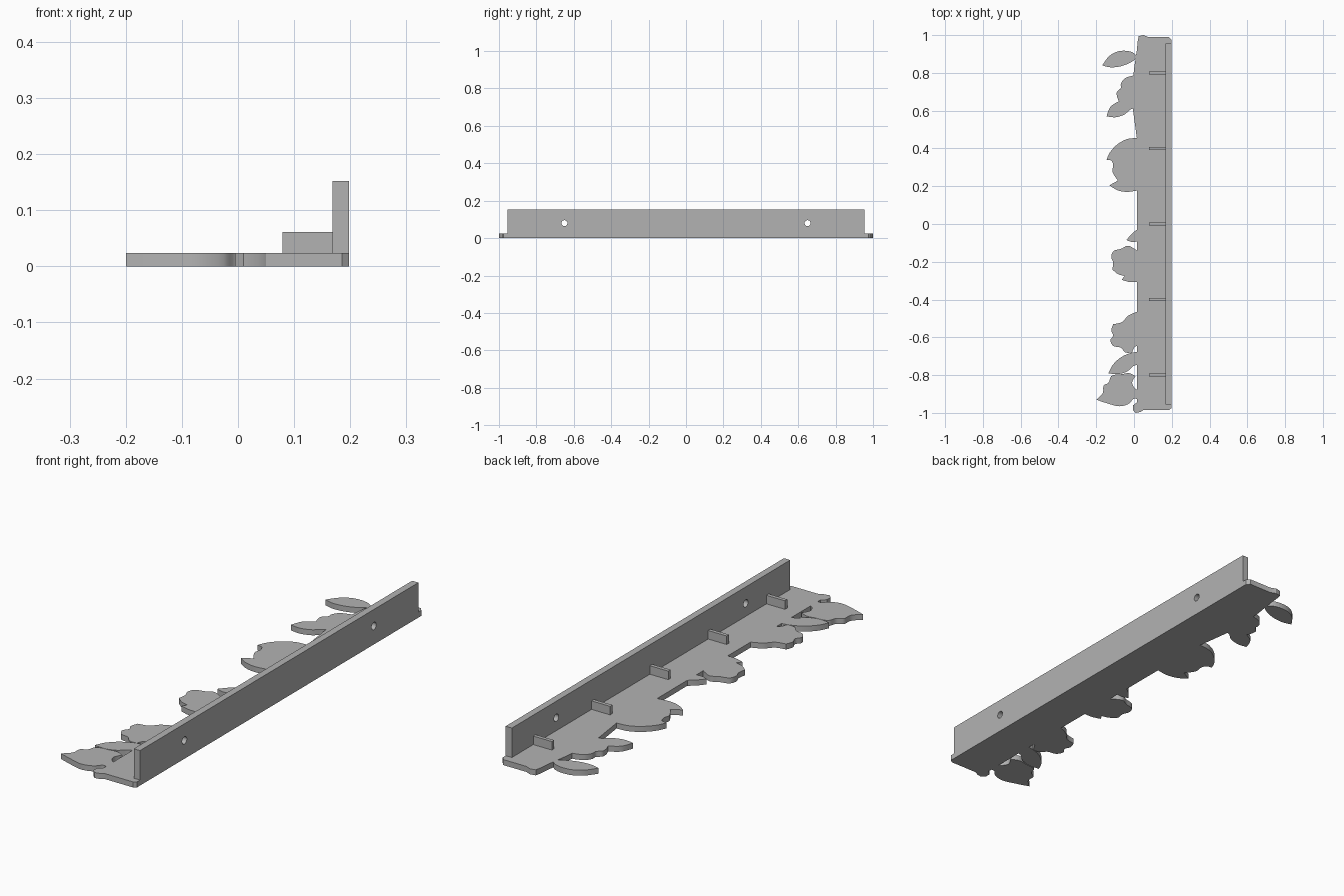
import bpy
import bmesh
import math
from mathutils import Vector

default = bpy.data.objects.get("Cube")
if default:
    bpy.data.objects.remove(default, do_unlink=True)

# One plain grey for the whole shelf
grey = bpy.data.materials.new("light grey")
grey.use_nodes = True
GREY = (0.45, 0.45, 0.45, 1)
grey.diffuse_color = GREY
grey.node_tree.nodes["Principled BSDF"].inputs["Base Color"].default_value = GREY

THICK = 0.024


def make_object(name, bm):
    """Turn a bmesh into a coloured object."""
    bmesh.ops.recalc_face_normals(bm, faces=bm.faces)
    mesh = bpy.data.meshes.new(name)
    bm.to_mesh(mesh)
    bm.free()
    obj = bpy.data.objects.new(name, mesh)
    mesh.materials.append(grey)
    bpy.context.collection.objects.link(obj)
    return obj


def box(name, low, high):
    low, high = Vector(low), Vector(high)
    bm = bmesh.new()
    bmesh.ops.create_cube(bm, size=1)
    for v in bm.verts:
        v.co = (low + high) / 2 + v.co * (high - low)
    return make_object(name, bm)


def rounded(points, steps=5):
    """Smooth a closed outline, leaving sharp turns as corners."""
    pts = [Vector(p) for p in points]
    count = len(pts)
    tangents = []
    for i, p in enumerate(pts):
        before, after = p - pts[i - 1], pts[(i + 1) % count] - p
        sharp = before.angle(after) > math.radians(58)
        direction = (before.normalized() + after.normalized()) / 2
        tangents.append(Vector((0, 0)) if sharp else direction)
    result = []
    for i, p in enumerate(pts):
        j = (i + 1) % count
        q = pts[j]
        length = (q - p).length
        for s in range(steps):
            t = s / steps
            blend = t * t * (3 - 2 * t)
            result.append(p.lerp(q, blend)
                          + tangents[i] * length * t * (1 - t) ** 2
                          - tangents[j] * length * t * t * (1 - t))
    return result


def slab(name, outline):
    """Extrude a flat outline upward from the ground."""
    bm = bmesh.new()
    face = bm.faces.new([bm.verts.new((x, y, 0)) for x, y in outline])
    moved = bmesh.ops.extrude_face_region(bm, geom=[face])["geom"]
    top = [g for g in moved if isinstance(g, bmesh.types.BMVert)]
    bmesh.ops.translate(bm, verts=top, vec=(0, 0, THICK))
    return make_object(name, bm)


def combine(target, tool, operation):
    """Apply a boolean and discard the tool object."""
    tool.hide_render = True
    mod = target.modifiers.new(operation.lower(), "BOOLEAN")
    mod.operation = operation
    mod.solver = "EXACT"
    mod.object = tool
    bpy.ops.object.select_all(action="DESELECT")
    bpy.context.view_layer.objects.active = target
    target.select_set(True)
    bpy.ops.object.modifier_apply(modifier=mod.name)
    bpy.data.objects.remove(tool, do_unlink=True)


# Long shelf plate with softly bumped ends
shelf = slab("shelf_plate", [
    (.185, .99), (.075, .99), (.05, 1), (.025, .995), (.02, .97), (.015, .92),
    (0, .82), (-.01, .7), (-.005, .6), (.015, .455), (.015, -.945),
    (-.005, -.96), (-.005, -.985), (.01, -1), (.035, -.995), (.05, -.985),
    (.185, -.985), (.198, -.975), (.198, .975)])

# Leaves and blossoms along the edge
ornaments = []


def ornament(name, points):
    ornaments.append(slab(name, rounded(points)))


ornament("end_leaf", [
    (-.168, .84), (-.13, .89), (-.08, .915), (-.01, .91), (.02, .885),
    (-.01, .86), (-.07, .835), (-.13, .83)])

ornament("lobed_leaf", [
    (.02, .79), (-.05, .77), (-.07, .74), (-.07, .72), (-.09, .7),
    (-.09, .675), (-.08, .65), (-.125, .62), (-.145, .57), (-.1, .565),
    (-.05, .58), (-.02, .605), (.02, .62)])

ornament("large_blossom", [
    (.03, .455), (-.035, .45), (-.09, .42), (-.13, .375), (-.145, .34),
    (-.12, .335), (-.11, .31), (-.115, .28), (-.1, .25), (-.085, .23),
    (-.13, .205), (-.09, .18), (-.04, .17), (.03, .18)])

ornament("small_bud", [
    (.03, -.02), (-.01, -.05), (-.04, -.085), (-.01, -.095), (.03, -.09)])

ornament("middle_blossom", [
    (.03, -.155), (0, -.13), (-.035, -.115), (-.065, -.13), (-.11, -.145),
    (-.12, -.175), (-.11, -.205), (-.115, -.24), (-.085, -.265),
    (-.05, -.275), (-.065, -.295), (-.025, -.307), (.03, -.307)])

ornament("round_blossom", [
    (.03, -.46), (-.03, -.485), (-.065, -.52), (-.11, -.53), (-.12, -.565),
    (-.11, -.59), (-.125, -.615), (-.11, -.645), (-.07, -.655),
    (-.045, -.68), (-.01, -.68), (.005, -.65), (.03, -.64)])

ornament("pointed_leaf", [
    (.03, -.675), (-.025, -.685), (-.075, -.71), (-.115, -.75),
    (-.135, -.79), (-.09, -.795), (-.035, -.78), (0, -.75), (.03, -.745)])

ornament("end_blossom", [
    (-.065, -.795), (-.025, -.79), (.008, -.805), (-.01, -.84),
    (.005, -.87), (.03, -.885), (.03, -.93), (0, -.925), (-.025, -.95),
    (-.075, -.965), (-.14, -.95), (-.2, -.93), (-.165, -.895),
    (-.16, -.855), (-.135, -.84), (-.12, -.805)])

for piece in ornaments:
    combine(shelf, piece, "UNION")
bpy.ops.object.shade_smooth_by_angle(angle=math.radians(30))

# Upright mounting wall with two screw holes
wall = box("mounting_wall", (.168, -.955, THICK), (.198, .955, .152))
for side in (-1, 1):
    bpy.ops.mesh.primitive_cylinder_add(
        vertices=32, radius=.016, depth=.2,
        location=(.183, side * .65, .08), rotation=(0, math.pi / 2, 0))
    combine(wall, bpy.context.object, "DIFFERENCE")
bpy.ops.object.shade_smooth_by_angle(angle=math.radians(30))

# Five evenly spaced support ribs
for i in range(-2, 3):
    y = i * .4
    box(f"support_rib_{i + 3}", (.079, y - .008, THICK), (.168, y + .008, .061))
